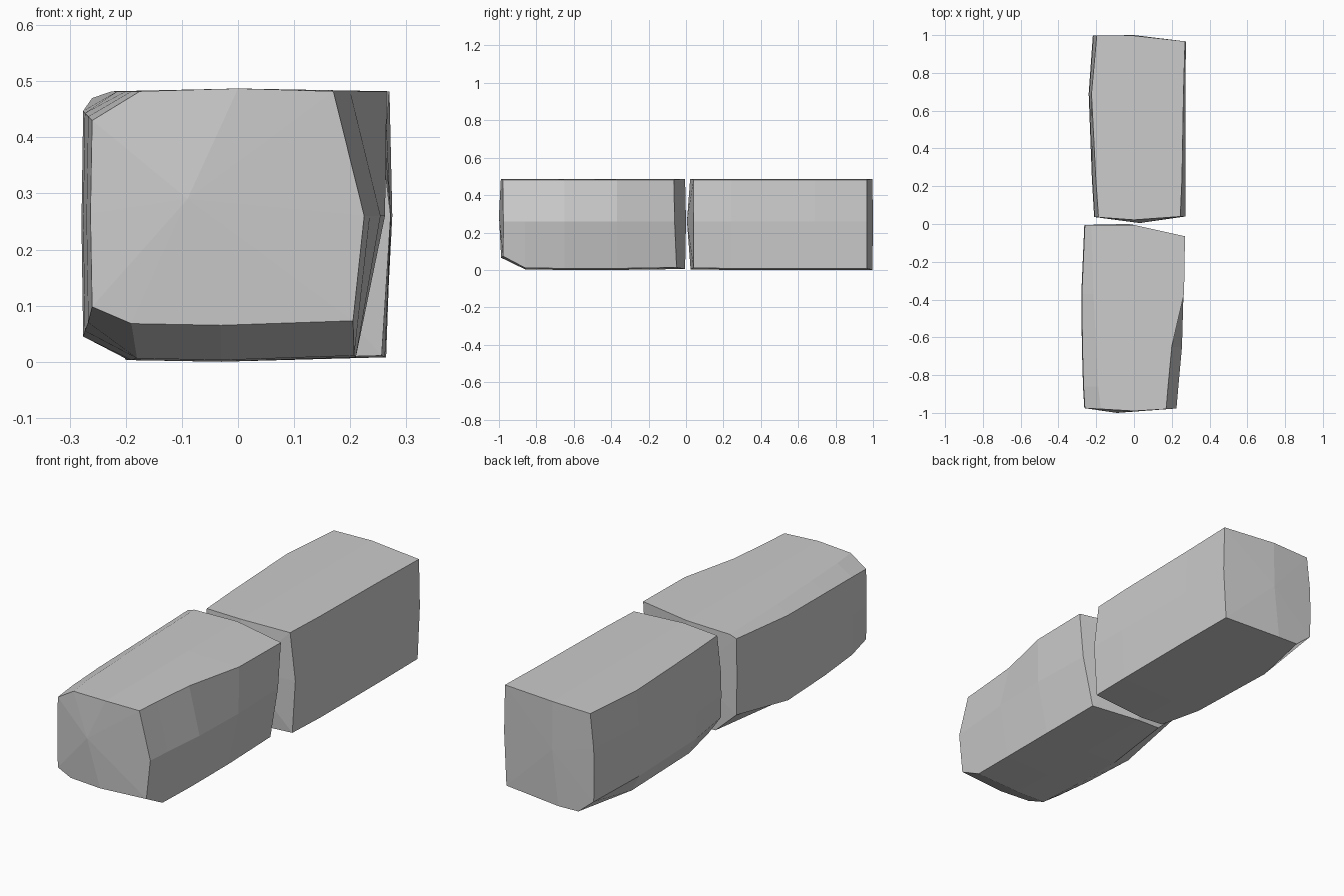
import bpy, bmesh

if "Cube" in bpy.data.objects:
    bpy.data.objects.remove(bpy.data.objects["Cube"])

MID_Z = 0.26
TOP_Z = 0.487


def section(y, skew, bow, right, left, z):
    """Ten-point cross-section; right = top/mid/bottom x, left = top/side/bottom x,
    z = base, lower-left cut, upper-left cut."""
    rt, rm, rb = right
    lt, ls, lb = left
    base, low, high = z
    outline = [(0.0, TOP_Z), (rt, TOP_Z - 0.005), (rm, MID_Z), (rb, base + 0.008),
               (-0.03, base), (lb, base + 0.003), (ls, low),
               (ls - 0.003, (low + high) / 2), (ls, high), (lt, TOP_Z - 0.005)]
    return [(x, y + skew * max(0, x / 0.27) + bow * max(0, 1 - abs(x) / 0.25), h)
            for x, h in outline]


def stone(name, sections, front_centre, back_centre):
    """Loft the sections and close both ends with faceted caps."""
    bm = bmesh.new()
    rings = [[bm.verts.new(p) for p in section(*s)] for s in sections]
    n = len(rings[0])
    for a, b in zip(rings, rings[1:]):
        for i in range(n):
            j = (i + 1) % n
            bm.faces.new((a[i], a[j], b[j], b[i]))
    for ring, centre in ((rings[0], front_centre), (rings[-1], back_centre)):
        c = bm.verts.new(centre)
        for i in range(n):
            bm.faces.new((ring[i], ring[(i + 1) % n], c))
    bmesh.ops.recalc_face_normals(bm, faces=bm.faces)
    mesh = bpy.data.meshes.new(name)
    bm.to_mesh(mesh)
    bm.free()
    obj = bpy.data.objects.new(name, mesh)
    bpy.context.collection.objects.link(obj)
    return obj


# Front stone: chamfered lower front edge, chipped right side
stone("front_stone", [
    (-0.975, 0, -0.015, (0.17, 0.225, 0.205), (-0.175, -0.26, -0.19), (0.065, 0.098, 0.43)),
    (-0.86, 0, 0, (0.18, 0.235, 0.207), (-0.19, -0.267, -0.18), (0.003, 0.07, 0.437)),
    (-0.65, 0, 0, (0.20, 0.254, 0.21), (-0.20, -0.273, -0.19), (0, 0.055, 0.443)),
    (-0.37, 0, 0, (0.265, 0.262, 0.21), (-0.215, -0.276, -0.195), (0, 0.045, 0.447)),
    (-0.005, -0.06, 0, (0.27, 0.252, 0.205), (-0.225, -0.26, -0.15), (0.005, 0.11, 0.47)),
], (-0.09, -1.0, 0.29), (-0.03, 0.0, 0.26))

# Back stone: leaning left side, clipped lower left corners
stone("back_stone", [
    (0.04, 0, -0.018, (0.245, 0.272, 0.256), (-0.188, -0.208, -0.14), (0.003, 0.10, 0.32)),
    (0.24, 0, 0, (0.254, 0.273, 0.262), (-0.202, -0.22, -0.185), (0, 0.08, 0.32)),
    (0.69, 0, 0, (0.262, 0.272, 0.264), (-0.225, -0.237, -0.20), (0, 0.08, 0.32)),
    (0.997, -0.03, 0, (0.27, 0.275, 0.262), (-0.197, -0.215, -0.135), (0, 0.07, 0.32)),
], (0.03, 0.005, 0.26), (0.0, 1.0, 0.26))
